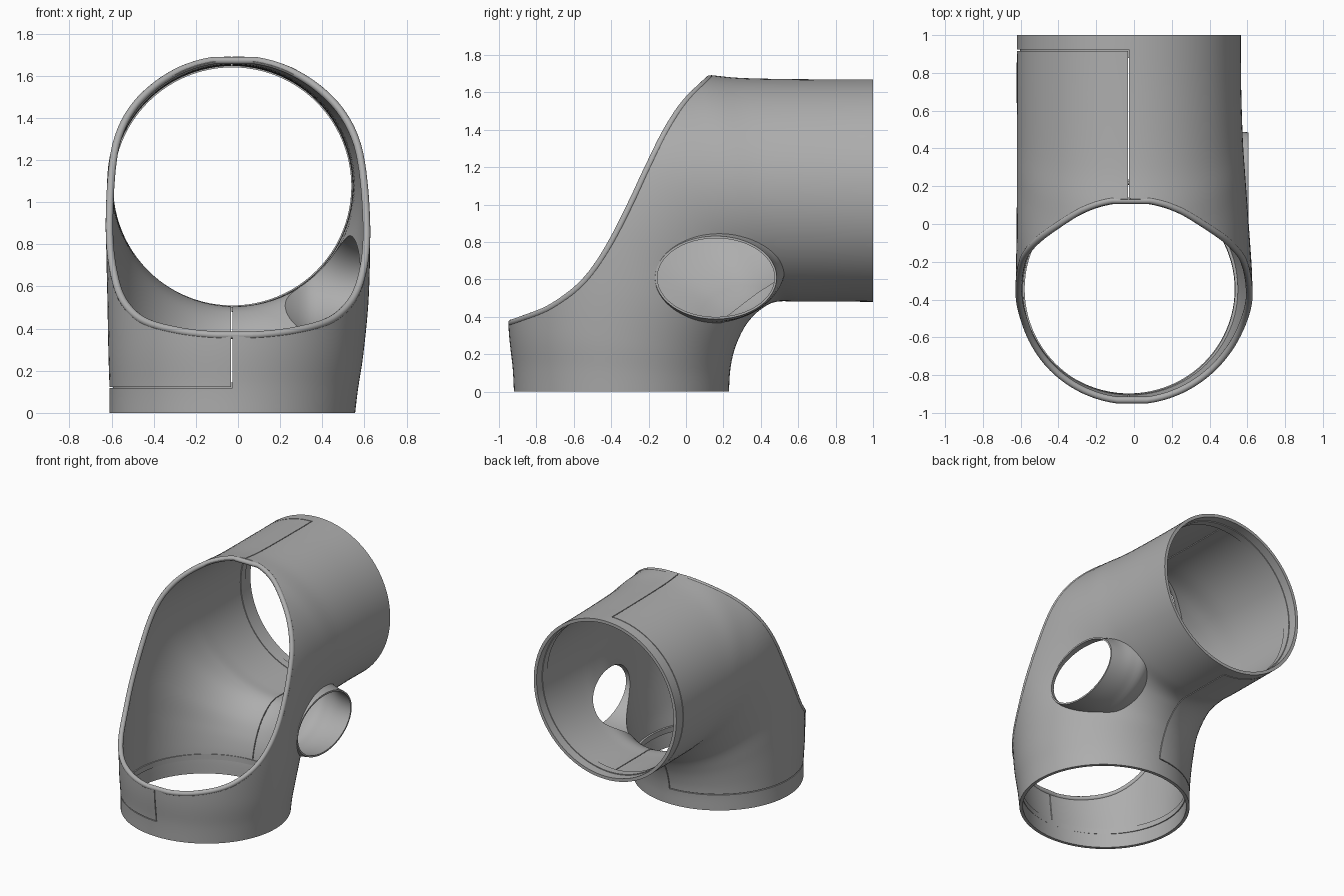
import bpy, bmesh, math
from mathutils import Vector
from mathutils.bvhtree import BVHTree

cube = bpy.data.objects.get("Cube")
if cube:
    bpy.data.objects.remove(cube, do_unlink=True)

grey = bpy.data.materials.new("plain_grey")
grey.use_nodes = True
colour = (0.42, 0.42, 0.42, 1)
grey.diffuse_color = colour
grey.node_tree.nodes["Principled BSDF"].inputs["Base Color"].default_value = colour
SEG = 96


def add_object(name, bm):
    bmesh.ops.recalc_face_normals(bm, faces=bm.faces)
    mesh = bpy.data.meshes.new(name)
    bm.to_mesh(mesh)
    bm.free()
    ob = bpy.data.objects.new(name, mesh)
    bpy.context.collection.objects.link(ob)
    mesh.materials.append(grey)
    return ob


def activate(ob):
    bpy.ops.object.select_all(action='DESELECT')
    ob.select_set(True)
    bpy.context.view_layer.objects.active = ob


def smooth(ob):
    activate(ob)
    bpy.ops.object.shade_smooth_by_angle(angle=math.radians(35))


def combine(ob, other, operation):
    mod = ob.modifiers.new("bool", 'BOOLEAN')
    mod.object, mod.operation, mod.solver = other, operation, 'EXACT'
    activate(ob)
    bpy.ops.object.modifier_apply(modifier=mod.name)
    bpy.data.objects.remove(other, do_unlink=True)


def loft(name, rings, closed=False):
    """Skin a list of point rings, capped at the ends or joined in a loop."""
    bm = bmesh.new()
    rows = [[bm.verts.new(p) for p in ring] for ring in rings]
    pairs = list(zip(rows, rows[1:])) + ([(rows[-1], rows[0])] if closed else [])
    for a, b in pairs:
        n = len(a)
        for i in range(n):
            bm.faces.new((a[i], a[(i + 1) % n], b[(i + 1) % n], b[i]))
    if not closed:
        bm.faces.new(rows[0])
        bm.faces.new(rows[-1])
    return add_object(name, bm)


def box(name, lo, hi):
    return loft(name, [[(x, lo[1], lo[2]), (x, hi[1], lo[2]),
                        (x, hi[1], hi[2]), (x, lo[1], hi[2])] for x in (lo[0], hi[0])])


def spline(points, t):
    """Catmull-Rom through tuples, t from 0 to 1."""
    n = len(points) - 1
    i = min(int(t * n), n - 1)
    u = t * n - i
    p = [points[max(0, min(n, i + k))] for k in (-1, 0, 1, 2)]
    return [0.5 * (2 * b + (c - a) * u + (2 * a - 5 * b + 4 * c - d) * u * u
                   + (3 * b - a - 3 * c + d) * u ** 3) for a, b, c, d in zip(*p)]


ANGLES = [2 * math.pi * i / SEG for i in range(SEG)]

# Elbow stations: inner bend y,z / outer bend y,z / centre x / half width
STATIONS = [
    (0.23, 0, -0.92, 0, -0.027, 0.583),
    (0.235, 0.1, -0.927, 0.13, -0.02, 0.59),
    (0.25, 0.19, -0.95, 0.37, -0.01, 0.605),
    (0.28, 0.28, -0.95, 0.8, 0, 0.62),
    (0.33, 0.37, -0.93, 1.3, 0, 0.626),
    (0.4, 0.44, -0.55, 1.69, -0.005, 0.617),
    (0.48, 0.48, 0.0, 1.7, -0.015, 0.605),
    (0.6, 0.482, 0.3, 1.677, -0.022, 0.598),
    (0.8, 0.482, 0.7, 1.67, -0.027, 0.594),
    (1, 0.48, 1, 1.67, -0.027, 0.593),
]


def elbow(name, wall, extend):
    def ring(iy, iz, oy, oz, cx, w):
        a, b = Vector((0, iy, iz)), Vector((0, oy, oz))
        mid, half = (a + b) / 2, (b - a) / 2
        half -= half.normalized() * wall
        return [mid + half * math.cos(t) + Vector((cx + (w - wall) * math.sin(t), 0, 0))
                for t in ANGLES]
    rings = [ring(*spline(STATIONS, i / 63)) for i in range(64)]
    if extend:
        rings.insert(0, [p - Vector((0, 0, 0.1)) for p in rings[0]])
        rings.append([p + Vector((0, 0.1, 0)) for p in rings[-1]])
    return loft(name, rings)


# Flared side collar: x / centre y,z / half axes
COLLAR = [(0.2, 0.05, 0.72, 0.42, 0.3), (0.32, 0.095, 0.685, 0.435, 0.32),
          (0.42, 0.13, 0.65, 0.385, 0.28), (0.51, 0.15, 0.62, 0.345, 0.243),
          (0.606, 0.16, 0.61, 0.325, 0.222)]


def collar(name, wall, extend):
    rings = []
    for i in range(17):
        x, cy, cz, ry, rz = spline(COLLAR, i / 16)
        rings.append([Vector((x, cy + (ry - wall) * math.cos(t), cz + (rz - wall) * math.sin(t)))
                      for t in ANGLES])
    if extend:
        rings.append([p + Vector((0.1, 0, 0)) for p in rings[-1]])
    return loft(name, rings)


# Outer shell, kept as a ray target for the rim path
body = elbow("elbow_shell", 0, False)
target = BVHTree.FromPolygons([v.co.copy() for v in body.data.vertices],
                              [tuple(p.vertices) for p in body.data.polygons])
combine(body, collar("collar_outer", 0, False), 'UNION')
cavity = elbow("cavity", 0.023, True)
combine(cavity, collar("collar_inner", 0.012, True), 'UNION')
combine(body, cavity, 'DIFFERENCE')

# Sweeping front opening, drawn as a side profile
PROFILE = [(-0.945, 0.368), (-0.88, 0.39), (-0.74, 0.445), (-0.6, 0.54), (-0.5, 0.645),
           (-0.4, 0.8), (-0.3, 0.995), (-0.2, 1.21), (-0.1, 1.41), (0, 1.56), (0.125, 1.685)]
STEPS = 72
path = [spline(PROFILE, (1 - math.cos(math.pi * i / STEPS)) / 2) for i in range(STEPS + 1)]
outline = [(-1.4, 0.3)] + path + [(0.3, 1.83), (0.3, 2.2), (-1.4, 2.2)]
combine(body, loft("opening_cutter", [[(x, y, z) for y, z in outline] for x in (-1, 1)]),
        'DIFFERENCE')

# Hairline seams around the removable side panel
G = 0.003
for lo, hi in (((-0.03 - G, -1.2, 0.12), (-0.03 + G, 0.92, 2)),
               ((-1, -1.2, 0.12 - G), (-0.03 + G, 0.45, 0.12 + G)),
               ((-1, 0.92 - G, 0.3), (-0.03 + G, 0.92 + G, 2))):
    combine(body, box("seam_cutter", lo, hi), 'DIFFERENCE')
smooth(body)

# Rounded bead along the opening
R = 0.018
sides = {1: [], -1: []}
for y, z in path:
    for s in sides:
        hit = target.ray_cast(Vector((-0.012, y, z)), Vector((s, 0, 0)))
        if hit[0] is not None:
            sides[s].append(hit[0] - hit[1] * R * 0.7 * (1 if hit[1].x * s > 0 else -1))
points = sides[1] + sides[-1][::-1]
rings = []
for i, p in enumerate(points):
    tangent = (points[(i + 1) % len(points)] - points[i - 1]).normalized()
    outward = p - Vector((-0.01, -0.1, 0.95))
    u = (outward - tangent * outward.dot(tangent)).normalized()
    v = tangent.cross(u)
    rings.append([p + R * (u * math.cos(a) + v * math.sin(a)) for a in ANGLES[::8]])
smooth(loft("opening_rim", rings, closed=True))


# Inner locating lips near both pipe ends
def lip(name, centre, axis_u, axis_v, axis, outer, inner, length):
    c, u, v, n = map(Vector, (centre, axis_u, axis_v, axis))
    section = [(outer, 0), (inner, 0), (inner, length), (outer, length)]
    smooth(loft(name, [[c + r * (u * math.cos(t) + v * math.sin(t)) + n * d
                        for r, d in section] for t in ANGLES], closed=True))


X, Y, Z = (1, 0, 0), (0, 1, 0), (0, 0, 1)
lip("lower_inner_lip", (-0.022, -0.345, 0.105), X, Y, Z, 0.572, 0.557, 0.04)
lip("rear_inner_lip", (-0.027, 0.88, 1.075), X, Z, Y, 0.577, 0.565, 0.055)
